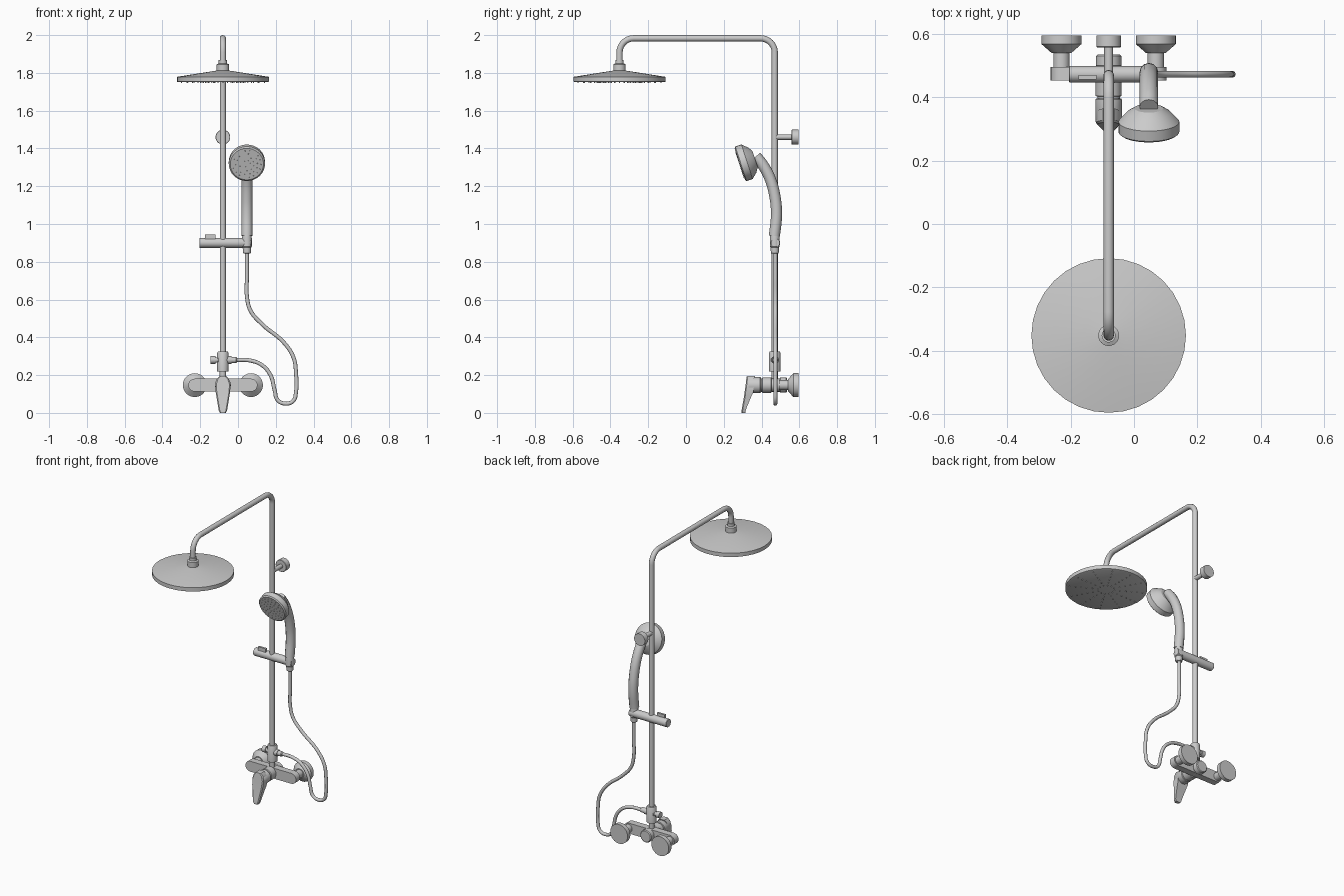
import bpy, bmesh
from math import sin, cos, pi, radians
from mathutils import Vector

if "Cube" in bpy.data.objects:
    bpy.data.objects.remove(bpy.data.objects["Cube"])

CX, CY = -0.08, 0.47      # riser position
HX = 0.047                # hand shower position
MZ = 0.147                # mixer height


def finish(name, bm, smooth=True):
    bmesh.ops.recalc_face_normals(bm, faces=bm.faces)
    me = bpy.data.meshes.new(name)
    bm.to_mesh(me)
    bm.free()
    ob = bpy.data.objects.new(name, me)
    bpy.context.collection.objects.link(ob)
    if smooth:
        bpy.ops.object.select_all(action='DESELECT')
        ob.select_set(True)
        bpy.context.view_layer.objects.active = ob
        bpy.ops.object.shade_smooth_by_angle(angle=radians(32))
    return ob


def loft(name, rings):
    """Skin a list of equal-length point loops and cap both ends."""
    bm = bmesh.new()
    vs = [[bm.verts.new(p) for p in ring] for ring in rings]
    n = len(vs[0])
    for a, b in zip(vs, vs[1:]):
        for i in range(n):
            bm.faces.new((a[i], a[(i + 1) % n], b[(i + 1) % n], b[i]))
    bm.faces.new(vs[0])
    bm.faces.new(vs[-1])
    return finish(name, bm)


def lathe(name, profile, loc=(0, 0, 0), axis=(0, 0, 1), sides=32):
    """Revolve (radius, height) pairs around an axis through loc."""
    q = Vector(axis).to_track_quat('Z', 'Y')
    return loft(name, [[Vector(loc) + q @ Vector((r * cos(2 * pi * i / sides), r * sin(2 * pi * i / sides), h))
                        for i in range(sides)] for r, h in profile])


def tube(name, pts, radius, bezier=True, res=6):
    cu = bpy.data.curves.new(name + "_path", 'CURVE')
    cu.dimensions = '3D'
    cu.bevel_depth, cu.bevel_resolution = radius, 4
    cu.use_fill_caps = True
    cu.resolution_u = res
    sp = cu.splines.new('BEZIER' if bezier else 'POLY')
    if bezier:
        sp.bezier_points.add(len(pts) - 1)
        for b, p in zip(sp.bezier_points, pts):
            b.co = p
            b.handle_left_type = b.handle_right_type = 'AUTO'
    else:
        sp.points.add(len(pts) - 1)
        for b, p in zip(sp.points, pts):
            b.co = (*p, 1)
    tmp = bpy.data.objects.new(name + "_path", cu)
    bpy.context.collection.objects.link(tmp)
    me = bpy.data.meshes.new_from_object(tmp.evaluated_get(bpy.context.evaluated_depsgraph_get()))
    bpy.data.objects.remove(tmp)
    bm = bmesh.new()
    bm.from_mesh(me)
    bmesh.ops.remove_doubles(bm, verts=bm.verts, dist=1e-5)
    return finish(name, bm)


def nozzles(name, center, axis, spots, r, h):
    """Small six-sided nubs at polar spots on a disc face."""
    q = Vector(axis).to_track_quat('Z', 'Y')
    bm = bmesh.new()
    for rad, ang in spots:
        c = Vector(center) + q @ Vector((rad * cos(ang), rad * sin(ang), 0))
        m = q.to_matrix().to_4x4()
        m.translation = c
        bmesh.ops.create_cone(bm, cap_ends=True, segments=6, radius1=r, radius2=r * .7, depth=h, matrix=m)
    finish(name, bm, False)


# riser and overhead arm
HY, TOP, B = -0.352, 1.983, 0.075
path = [(CX, CY, 0.17)]
path += [(CX, CY - B + B * cos(a), TOP - B + B * sin(a)) for a in [pi / 2 * i / 8 for i in range(9)]]
path += [(CX, HY + B - B * sin(a), TOP - B + B * cos(a)) for a in [pi / 2 * i / 8 for i in range(9)]]
path += [(CX, HY, 1.83)]
tube("riser_pipe", path, 0.0165, bezier=False)

# overhead rain shower
lathe("rain_head", [(.238, 1.751), (.244, 1.754), (.244, 1.779), (.034, 1.812)], (CX, HY, 0))
lathe("rain_head_collar", [(.033, 1.81), (.033, 1.845), (.022, 1.85), (.022, 1.868)], (CX, HY, 0))
nozzles("rain_nozzles", (CX, HY, 1.751), (0, 0, -1),
        [(.05 + .034 * j, 2 * pi * i / 12) for i in range(12) for j in range(6)], .004, .008)

# upper wall bracket
lathe("wall_bracket", [(.014, 0), (.014, .088), (.037, .088), (.039, .09), (.039, .126)],
      (CX, CY, 1.46), (0, 1, 0))

# sliding holder
lathe("slider_bar", [(.024, -.205), (.026, -.203), (.026, .05), (.023, .07)], (0, CY + .003, .9), (1, 0, 0))
bm = bmesh.new()
bmesh.ops.create_cube(bm, size=1)
for v in bm.verts:
    v.co = Vector((-.147, .464, .933)) + Vector((v.co.x * .056, v.co.y * .014, v.co.z * .024))
finish("slider_button", bm, False)
lathe("holder_socket", [(.018, .844), (.021, .848), (.022, .875), (.026, .88), (.026, .925), (.023, .945)],
      (HX, CY, 0))

# hand shower
tube("hand_shower_handle", [(HX, .468, .937), (HX, .479, 1.05), (HX, .470, 1.15),
                            (HX, .445, 1.24), (HX, .405, 1.315), (HX, .370, 1.358)], .0295)
AX = Vector((0, -.95, -.31)).normalized()
FACE = Vector((HX, .285, 1.317))
lathe("hand_shower_head", [(.088, 0), (.096, -.006), (.096, -.04), (.069, -.07), (.045, -.085)], FACE, AX)
nozzles("hand_nozzles", FACE, AX,
        [(r, 2 * pi * i / n + r * 9) for r, n in ((.018, 6), (.038, 10), (.057, 14), (.074, 18)) for i in range(n)],
        .003, .006)

# flexible hose
HOSE = [(.047, .86), (.047, .72), (.048, .61), (.067, .54), (.127, .47), (.245, .37), (.295, .29), (.307, .21),
        (.307, .11), (.292, .063), (.25, .049), (.21, .068), (.194, .12), (.172, .2), (.128, .252), (.065, .277),
        (-.02, .28)]
tube("shower_hose", [(x, CY + .003, z) for x, z in HOSE], .0105)

# diverter above the mixer
lathe("diverter_body", [(.017, .18), (.017, .22), (.03, .22), (.03, .318), (.026, .325)], (CX, CY, 0))
lathe("diverter_cross", [(.02, -.065), (.02, -.04), (.014, -.04), (.014, -.025), (.02, -.025), (.02, .045),
                         (.016, .045), (.016, .07), (.012, .075)], (CX, CY, .28), (1, 0, 0))

# mixer body: stadium plate
XL, XR, R = -.229, .069, .034
out = [(XR + R * cos(a), MZ + R * sin(a)) for a in [-pi / 2 + pi * i / 12 for i in range(13)]]
out += [(XL + R * cos(a), MZ + R * sin(a)) for a in [pi / 2 + pi * i / 12 for i in range(13)]]
loft("mixer_body", [[(x, y, z) for x, z in out] for y in (.453, .496)])

# wall unions with flared roses
for side, x in (("left", XL), ("right", XR)):
    lathe("wall_union_" + side, [(.026, .49), (.026, .54), (.031, .54), (.063, .568), (.063, .596)],
          (x, 0, MZ), (0, 1, 0))

# cartridge housing
lathe("cartridge_housing", [(.036, .38), (.036, .402), (.041, .405), (.041, .45), (.036, .455), (.036, .495),
                            (.04, .5), (.04, .53), (.035, .535)], (CX, 0, MZ), (0, 1, 0))

# lever: cap and tapered blade
lathe("lever_cap", [(.036, .322), (.042, .332), (.042, .393), (.039, .397)], (CX, 0, MZ), (0, 1, 0))
rows = [(.194, .018, .322, .365), (.18, .032, .319, .36), (.15, .041, .316, .36), (.11, .038, .310, .357),
        (.085, .034, .307, .345), (.03, .025, .297, .322), (.012, .022, .294, .316), (.006, .016, .294, .314)]
rings = []
for z, w, yf, yb in rows:
    c = min(.006, w * .4)
    rings.append([(CX - w, yb, z), (CX - w, yf + c, z), (CX - w + c, yf, z),
                  (CX + w - c, yf, z), (CX + w, yf + c, z), (CX + w, yb, z)])
rings[-1] = [(x, y, 0.0) for x, y, z in rings[-1]]
loft("lever_blade", rings)
